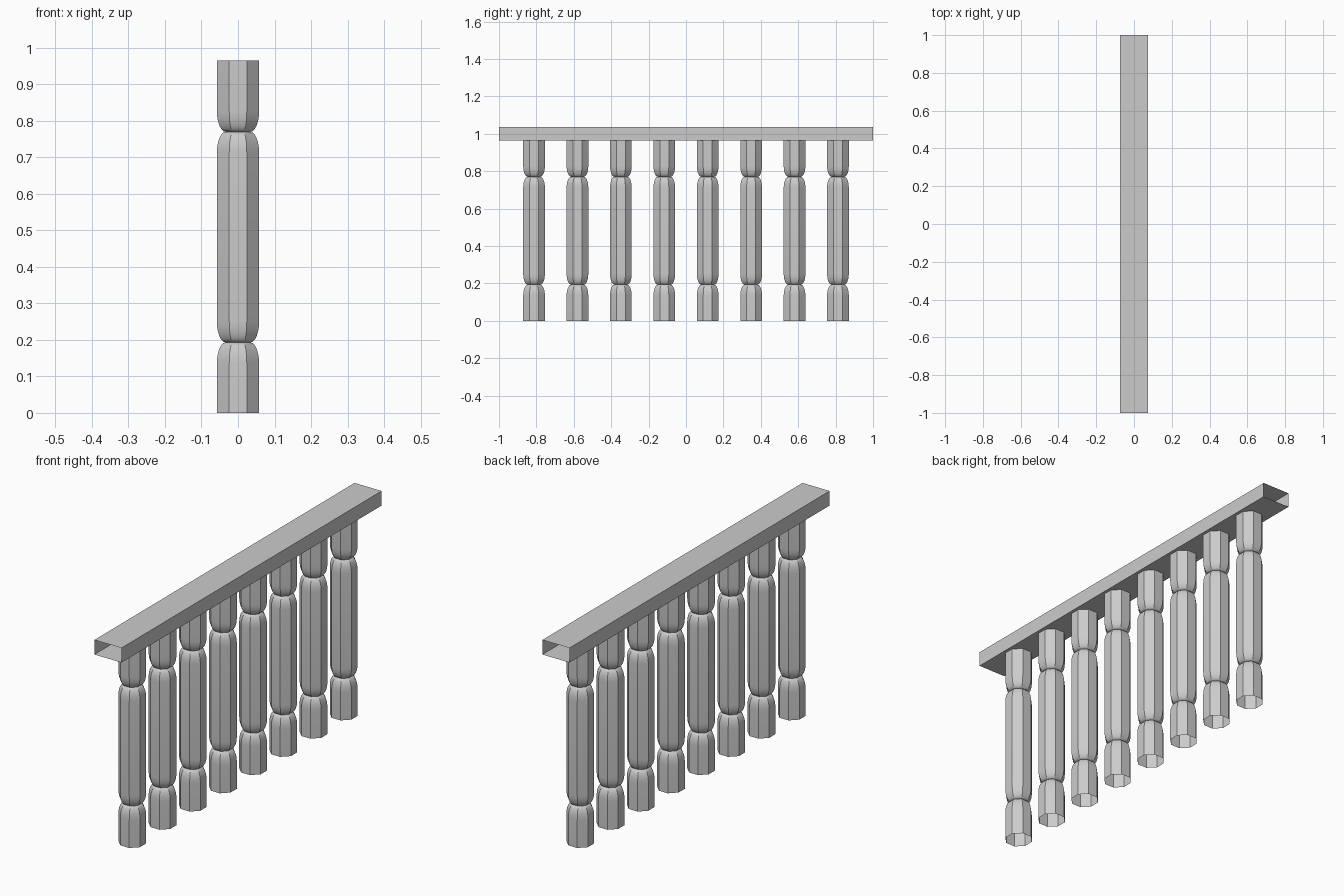
import bpy, bmesh
from math import sin, cos, pi, radians

if "Cube" in bpy.data.objects:
    bpy.data.objects.remove(bpy.data.objects["Cube"])

SIDES = 8
APOTHEM = 0.058      # half width across flats
NECK = 0.034         # half width at the grooves
HEIGHT = 0.965
GROOVES = (0.193, 0.77)
ROUND = 0.058        # height of the rounded shoulder


def finish(name, bm):
    bmesh.ops.recalc_face_normals(bm, faces=bm.faces)
    me = bpy.data.meshes.new(name)
    bm.to_mesh(me)
    bm.free()
    ob = bpy.data.objects.new(name, me)
    bpy.context.collection.objects.link(ob)
    return ob


def skin(bm, rings, closed_profile=True):
    for a, b in zip(rings, rings[1:]):
        n = len(a)
        for i in range(n):
            j = (i + 1) % n
            bm.faces.new((a[i], a[j], b[j], b[i]))


# Baluster profile: straight shafts with quarter-round shoulders at each groove
def shoulder(z, sign, steps=6):
    return [(NECK + (APOTHEM - NECK) * sin(t * pi / 2 / steps),
             z + sign * ROUND * (1 - cos(t * pi / 2 / steps)))
            for t in range(steps + 1)]


def baluster_profile():
    pts = [(APOTHEM, 0.0)]
    for z in GROOVES:
        # quarter ellipse: flat at the groove, vertical at the shaft
        arc = [(NECK + (APOTHEM - NECK) * sin(k * pi / 12),
                ROUND * (1 - cos(k * pi / 12))) for k in range(7)]
        pts += [(r, z - h) for r, h in reversed(arc)]
        pts += [(r, z + h) for r, h in arc[1:]]
    pts.append((APOTHEM, HEIGHT))
    return pts


def baluster(name, y):
    bm = bmesh.new()
    rings = []
    for r, z in baluster_profile():
        c = r / cos(pi / SIDES)
        rings.append([bm.verts.new((c * cos((k + 0.5) * 2 * pi / SIDES),
                                    y + c * sin((k + 0.5) * 2 * pi / SIDES), z))
                      for k in range(SIDES)])
    skin(bm, rings)
    ob = finish(name, bm)
    bpy.ops.object.select_all(action='DESELECT')
    ob.select_set(True)
    bpy.context.view_layer.objects.active = ob
    bpy.ops.object.shade_smooth_by_angle(angle=radians(30))


# Row of eight balusters
for i in range(8):
    baluster(f"baluster_{i + 1}", -0.8125 + i * 1.625 / 7)

# Handrail: a square tube open at both ends
bm = bmesh.new()
section = [(-0.073, 0.965), (0.073, 0.965), (0.073, 1.036), (-0.073, 1.036)]
skin(bm, [[bm.verts.new((x, y, z)) for x, z in section] for y in (-1, 1)])
finish("handrail", bm)
